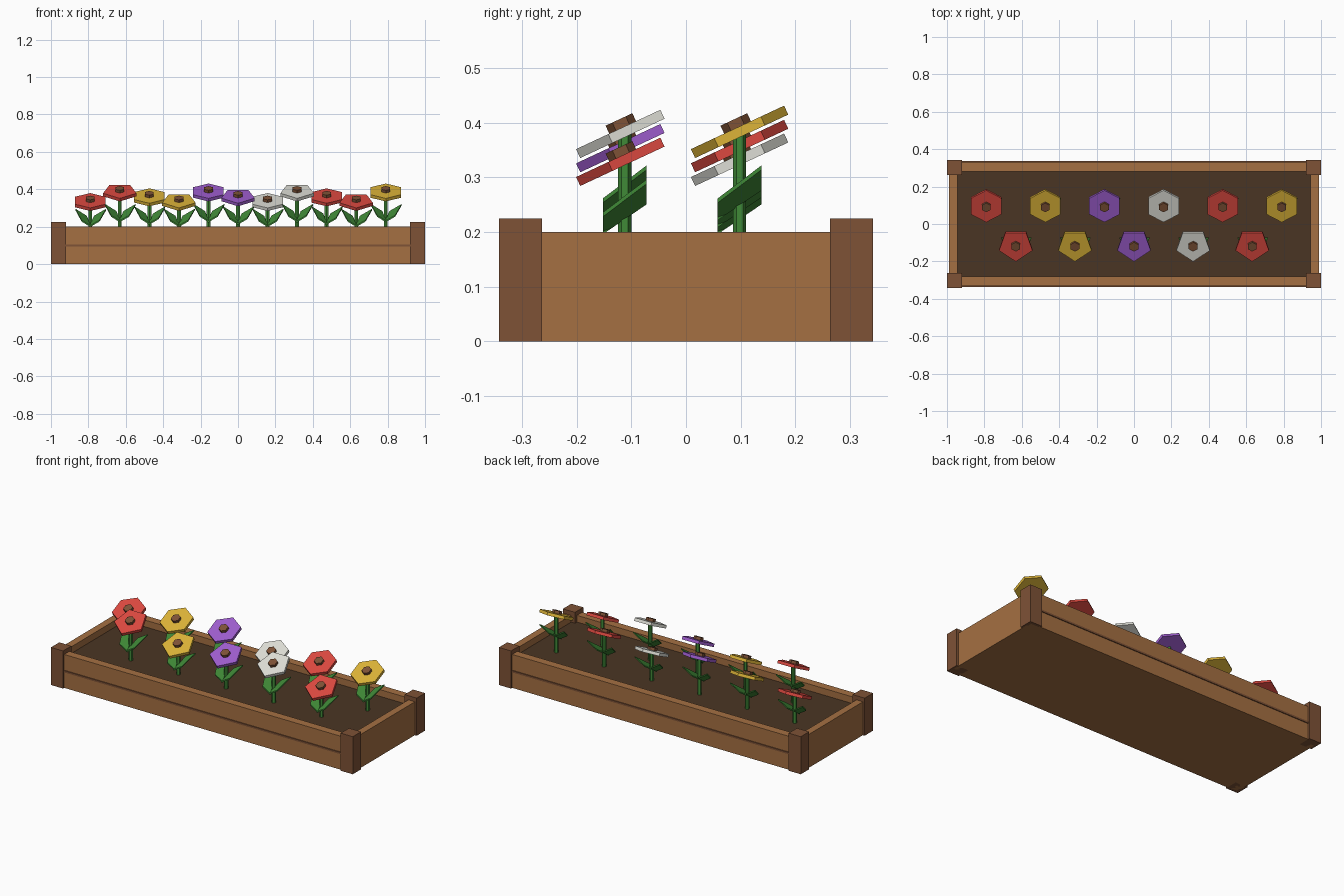
import bpy, math
from mathutils import Matrix, Vector

if "Cube" in bpy.data.objects:
    bpy.data.objects.remove(bpy.data.objects["Cube"])


def mat(name, r, g, b):
    m = bpy.data.materials.new(name)
    m.diffuse_color = [((c / 255 + 0.055) / 1.055) ** 2.4 for c in (r, g, b)] + [1]
    m.use_nodes = True
    m.node_tree.nodes["Principled BSDF"].inputs["Base Color"].default_value = m.diffuse_color
    return m


WOOD = mat("light wood", 165, 112, 66)
DARK = mat("dark wood", 126, 82, 54)
SOIL = mat("soil", 74, 53, 36)
GREEN = mat("leaf green", 64, 138, 55)
PETAL = {
    "red": mat("red petal", 220, 73, 64),
    "yellow": mat("yellow petal", 220, 179, 56),
    "purple": mat("purple petal", 158, 93, 206),
    "white": mat("white petal", 222, 222, 214),
}


def make(name, verts, faces, material):
    me = bpy.data.meshes.new(name)
    me.from_pydata(verts, [], faces)
    me.materials.append(material)
    ob = bpy.data.objects.new(name, me)
    bpy.context.collection.objects.link(ob)
    return ob


def prism(name, low, high, material):
    """Closed solid between two matching outlines (counter-clockwise from above)."""
    n = len(low)
    faces = [tuple(range(n))[::-1], tuple(range(n, 2 * n))]
    faces += [(i, (i + 1) % n, n + (i + 1) % n, n + i) for i in range(n)]
    return make(name, list(low) + list(high), faces, material)


def box(name, x0, x1, y0, y1, z0, z1, material):
    c = [(x0, y0), (x1, y0), (x1, y1), (x0, y1)]
    return prism(name, [(*p, z0) for p in c], [(*p, z1) for p in c], material)


def disc(name, centre, sides, radius, thick, tilt, material):
    """Flat polygon with one corner pointing to the front, tilted forward."""
    m = Matrix.Translation(centre) @ Matrix.Rotation(tilt, 4, 'X')
    ang = [-math.pi / 2 + 2 * math.pi * i / sides for i in range(sides)]
    ring = lambda z: [m @ Vector((radius * math.cos(a), radius * math.sin(a), z)) for a in ang]
    return prism(name, ring(-thick / 2), ring(thick / 2), material)


# planter: base, soil, planked long walls, end walls, corner posts
SOIL_Z = 0.16
box("base_board", -0.98, 0.98, -0.325, 0.325, 0, 0.02, WOOD)
box("soil", -0.95, 0.95, -0.285, 0.285, 0.02, SOIL_Z, SOIL)
for s, side in ((-1, "front"), (1, "back")):
    ya, yb = sorted((s * 0.282, s * 0.331))
    box(side + "_wall", -0.93, 0.93, ya, yb, 0, 0.2, WOOD)
    ya, yb = sorted((s * 0.33, s * 0.336))
    box(side + "_plank_seam", -0.93, 0.93, ya, yb, 0.095, 0.106, DARK)
for s, side in ((-1, "left"), (1, "right")):
    xa, xb = sorted((s * 0.945, s * 0.988))
    box(side + "_wall", xa, xb, -0.3, 0.3, 0, 0.2, WOOD)
    for t, end in ((-1, "front"), (1, "back")):
        xa, xb = sorted((s * 0.92, s))
        ya, yb = sorted((t * 0.263, t * 0.342))
        box(f"{end}_{side}_post", xa, xb, ya, yb, 0, 0.225, DARK)

# flowers: alternate between the back row (six sides) and front row (five sides)
TILT = math.radians(25)
NORMAL = Vector((0, -math.sin(TILT), math.cos(TILT)))
COLOURS = ["red", "red", "yellow", "yellow", "purple", "purple",
           "white", "white", "red", "red", "yellow"]
LEAF = [(-0.005, -0.04), (0.05, -0.04), (0.085, 0.04), (0.02, 0.04)]
for i, colour in enumerate(COLOURS):
    x = (i - 5) * 0.158
    y = -0.112 if i % 2 else 0.098
    z = (0.332, 0.383, 0.357)[i % 3]
    head = Vector((x, y, z))
    disc(f"petals_{i}", head, 5 if i % 2 else 6, 0.094, 0.018, TILT, PETAL[colour])
    disc(f"flower_centre_{i}", head + NORMAL * 0.016, 6, 0.027, 0.018, TILT, DARK)
    z0 = SOIL_Z - 0.02
    disc(f"stem_{i}", (x, y, (z + z0) / 2), 6, 0.012, z - z0, 0, GREEN)
    # a mirrored pair of slanted leaves at half stem height
    zc = (SOIL_Z + z) / 2
    for s, side in ((1, "right"), (-1, "left")):
        k = 1 if s > 0 else 0.93
        pts = [(x + s * k * a, y + b, zc + 0.58 * (a - 0.04) + 0.5 * b) for a, b in LEAF]
        if s < 0:
            pts.reverse()
        prism(f"{side}_leaf_{i}", [(a, b, c - 0.004) for a, b, c in pts],
              [(a, b, c + 0.004) for a, b, c in pts], GREEN)
